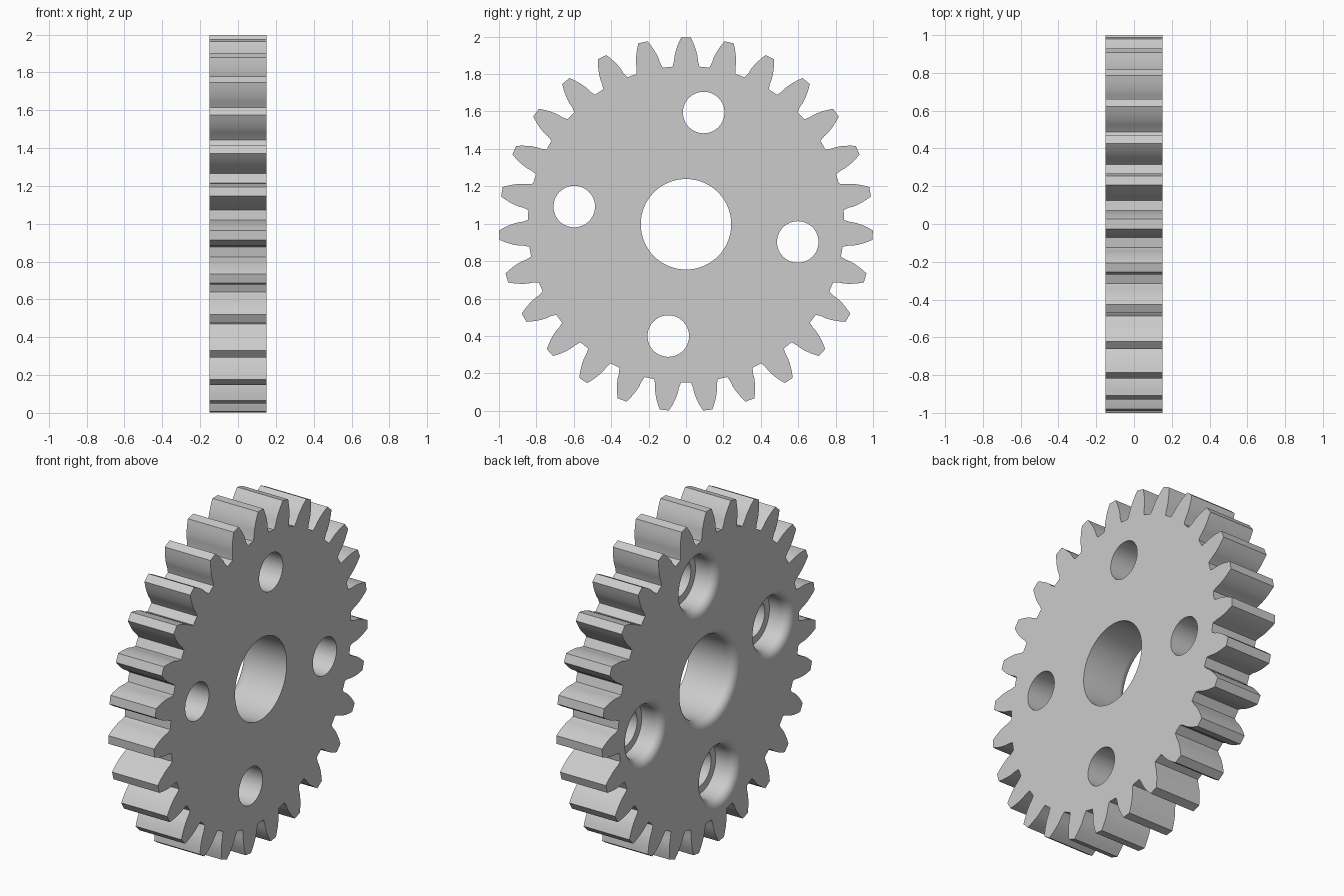
import bpy, bmesh
from math import pi, sin, cos, tan, acos, radians
from mathutils import Matrix, Vector

if "Cube" in bpy.data.objects:
    bpy.data.objects.remove(bpy.data.objects["Cube"])

TEETH = 27
TIP_R, PITCH_R, BASE_R, ROOT_R = 1.0, 0.931, 0.875, 0.846
HALF = 0.15          # half thickness
CENTRE = 0.997       # axle height
FILLET = 0.05

grey = bpy.data.materials.new("steel_grey")
grey.use_nodes = True
colour = (0.6, 0.6, 0.6, 1)
grey.diffuse_color = colour
grey.node_tree.nodes["Principled BSDF"].inputs["Base Color"].default_value = colour


def add_object(name, bm):
    bmesh.ops.recalc_face_normals(bm, faces=bm.faces)
    mesh = bpy.data.meshes.new(name)
    bm.to_mesh(mesh)
    bm.free()
    obj = bpy.data.objects.new(name, mesh)
    bpy.context.collection.objects.link(obj)
    obj.location.z = CENTRE
    mesh.materials.append(grey)
    return obj


def half_angle(r):
    """Half the tooth's angular width on an involute flank."""
    def inv(a):
        return tan(a) - a
    return pi / (2 * TEETH) + inv(radians(20)) - inv(acos(BASE_R / r))


# Toothed blank: one tooth profile repeated round the axle, then extruded
steps = 5
flank = [(ROOT_R, 0.085)]
for i in range(steps + 1):
    r = BASE_R + (TIP_R - BASE_R) * i / steps
    flank.append((r, half_angle(r)))
tooth = [(r, a) for r, a in flank] + [(r, -a) for r, a in reversed(flank)]

bm = bmesh.new()
outline = []
for t in range(TEETH):
    mid = pi / 2 - t * 2 * pi / TEETH
    for r, a in tooth:
        outline.append(bm.verts.new((-HALF, r * cos(mid + a), r * sin(mid + a))))
face = bm.faces.new(outline)
extruded = bmesh.ops.extrude_face_region(bm, geom=[face])["geom"]
bmesh.ops.translate(bm, vec=(2 * HALF, 0, 0),
                    verts=[v for v in extruded if isinstance(v, bmesh.types.BMVert)])
gear = add_object("gear", bm)


def rounded_mouth(radius, segments=8):
    """Profile of a hole whose edge on the -x face is rounded over."""
    points = [(-HALF - 0.1, 0), (-HALF - 0.1, radius + FILLET)]
    for i in range(segments + 1):
        a = pi / 2 * i / segments
        points.append((-HALF + FILLET * (1 - cos(a)),
                       radius + FILLET * (1 - sin(a))))
    return points


def cut(profile, y=0, z=0):
    """Lathe a cutter about an axis along x and subtract it from the gear."""
    bm = bmesh.new()
    verts = [bm.verts.new((x, r, 0)) for x, r in profile]
    edges = [bm.edges.new(pair) for pair in zip(verts, verts[1:])]
    bmesh.ops.spin(bm, geom=verts + edges, cent=(0, 0, 0), axis=(1, 0, 0),
                   angle=2 * pi, steps=64, use_duplicate=False)
    bmesh.ops.remove_doubles(bm, verts=bm.verts, dist=1e-5)
    bmesh.ops.transform(bm, matrix=Matrix.Translation(Vector((0, y, z))), verts=bm.verts)
    cutter = add_object("cutter", bm)
    cutter.hide_render = True
    mod = gear.modifiers.new("cut", 'BOOLEAN')
    mod.operation, mod.solver, mod.object = 'DIFFERENCE', 'EXACT', cutter
    bpy.ops.object.modifier_apply(modifier=mod.name)
    bpy.data.objects.remove(cutter)


bpy.ops.object.select_all(action='DESELECT')
gear.select_set(True)
bpy.context.view_layer.objects.active = gear
bpy.context.view_layer.update()

# Central bore
cut(rounded_mouth(0.242) + [(HALF + 0.1, 0.242), (HALF + 0.1, 0)])

# Four counterbored bolt holes
floor = -HALF + 0.13
for k in range(4):
    a = radians(81) + k * pi / 2
    cut(rounded_mouth(0.155) + [(floor, 0.155), (floor, 0.111),
                                (HALF + 0.1, 0.111), (HALF + 0.1, 0)],
        0.605 * cos(a), 0.605 * sin(a))

# Smooth curved walls, flat side faces
bpy.ops.object.shade_smooth_by_angle(angle=radians(25))
for p in gear.data.polygons:
    if abs(p.normal.x) > 0.999:
        p.use_smooth = False
